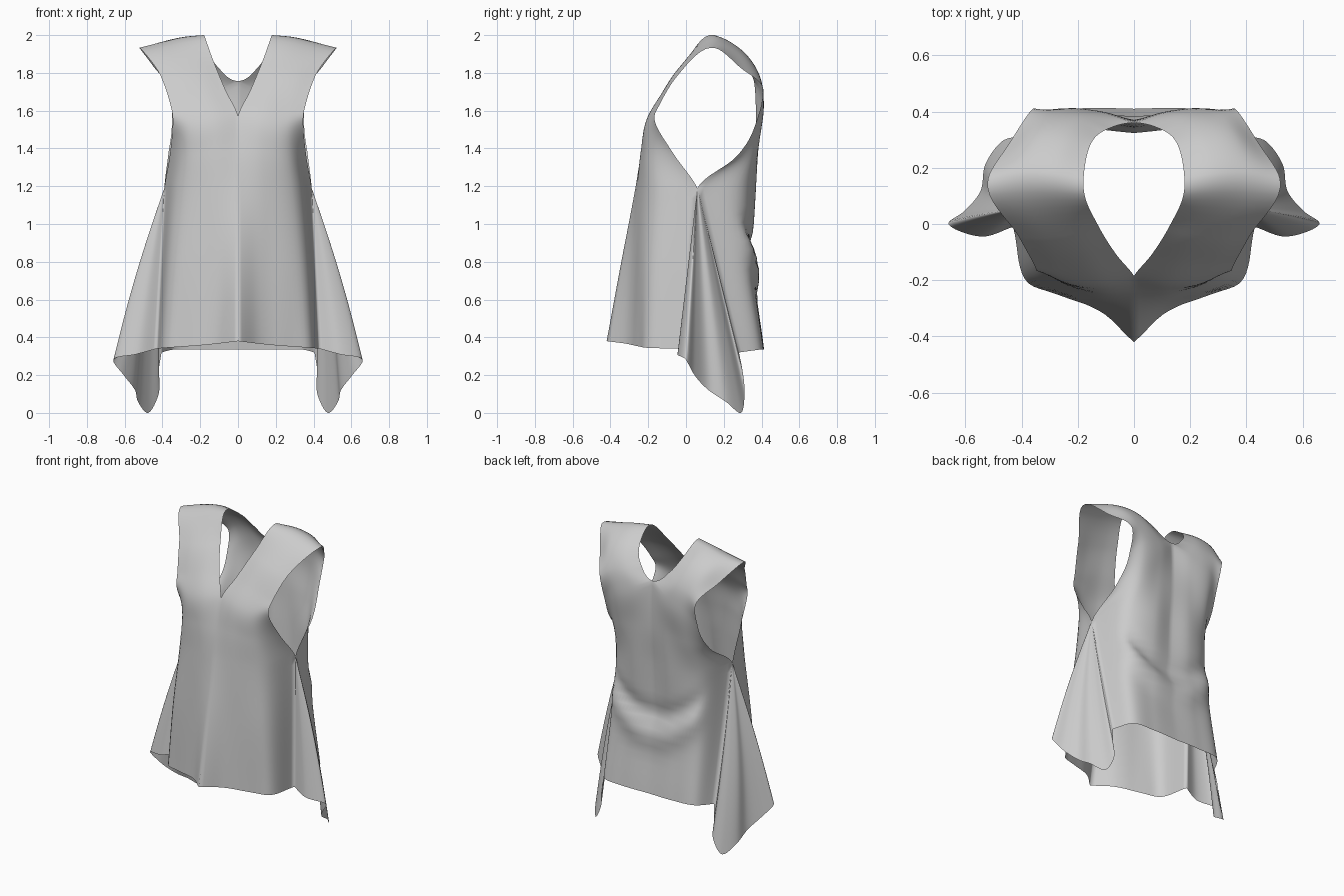
import bpy, bmesh, math
from mathutils import Vector

if "Cube" in bpy.data.objects:
    bpy.data.objects.remove(bpy.data.objects["Cube"])

# Guide curves, each running front hem -> over the shoulder -> back hem (right half)
CENTRE = [(0, -.42, .38), (0, -.35, .76), (0, -.268, 1.19), (0, -.235, 1.38),
          (0, -.185, 1.57), (.062, -.11, 1.7), (.125, -.01, 1.85), (.18, .15, 2.0),
          (.16, .27, 1.92), (.1, .335, 1.825), (0, .36, 1.757), (0, .37, 1.45),
          (0, .35, 1.19), (0, .345, .82), (0, .41, .335)]
INNER = [(.17, -.28, .36), (.155, -.27, .76), (.14, -.25, 1.19), (.13, -.238, 1.38),
         (.13, -.21, 1.55), (.17, -.13, 1.69), (.215, -.035, 1.83), (.29, .165, 1.99),
         (.26, .29, 1.925), (.2, .38, 1.8), (.13, .4, 1.69), (.13, .385, 1.44),
         (.14, .37, 1.19), (.16, .355, .82), (.18, .412, .335)]
OUTER = [(.375, -.215, .345), (.345, -.205, .76), (.3, -.185, 1.19), (.275, -.195, 1.36),
         (.26, -.2, 1.53), (.27, -.14, 1.66), (.315, -.05, 1.805), (.4, .17, 1.965),
         (.365, .3, 1.895), (.295, .395, 1.77), (.26, .41, 1.64), (.27, .375, 1.41),
         (.3, .315, 1.19), (.325, .32, .82), (.34, .39, .335)]
ARM = [(.43, -.01, .34), (.41, .02, .76), (.39, .06, 1.19), (.36, -.065, 1.37),
       (.345, -.165, 1.545), (.36, -.135, 1.64), (.41, -.045, 1.785), (.52, .16, 1.93),
       (.445, .285, 1.83), (.36, .41, 1.71), (.35, .375, 1.55), (.37, .27, 1.36),
       (.39, .06, 1.19), (.4, .16, .8), (.405, .28, .32)]
# Hem of the draped side insert, from front joint to back joint
INSERT_HEM = [(.43, -.01, .34), (.54, -.045, .31), (.66, .0, .28), (.605, .045, .2),
              (.545, .12, .12), (.53, .21, .06), (.475, .29, .0), (.42, .31, .1),
              (.42, .3, .22), (.405, .28, .32)]
SUB = 8


def knots_of(pts):
    k = [0.0]
    for a, b in zip(pts, pts[1:]):
        k.append(k[-1] + (Vector(b) - Vector(a)).length)
    return k


def spline(pts, k, sub):
    """Smooth curve through pts with `sub` steps per span."""
    p = [Vector(q) for q in pts]
    n = len(p)
    slope = [(p[i + 1] - p[i]) / (k[i + 1] - k[i]) for i in range(n - 1)]
    tan = [slope[0]]
    for i in range(1, n - 1):
        a, b = k[i] - k[i - 1], k[i + 1] - k[i]
        tan.append((slope[i - 1] * b + slope[i] * a) / (a + b))
    tan.append(slope[-1])
    out = []
    for i in range(n - 1):
        h = k[i + 1] - k[i]
        for j in range(sub):
            t = j / sub
            out.append(p[i] * (2*t**3 - 3*t*t + 1) + tan[i] * h * (t**3 - 2*t*t + t)
                       + p[i + 1] * (3*t*t - 2*t**3) + tan[i + 1] * h * (t**3 - t*t))
    return out + [p[-1]]


def wrinkle(v):
    """Gathered U-shaped fold low on the back, soft vertical folds in front."""
    x, y, z = v
    if y > .25 and z < 1.2:
        w = min(1, (y - .25) / .08) * max(0, 1 - (x / .42) ** 4)
        d = z - (.72 + 1.6 * x * x)
        v.y += w * (.03 * math.exp(-(d / .08) ** 2) - .022 * math.exp(-((d - .13) / .06) ** 2))
    elif y < -.1 and z < 1.2:
        v.y += .01 * (1.2 - z) * math.sin(x * 24) * min(1, x / .1)
    return v


ks = knots_of([(Vector(a) + Vector(b)) / 2 for a, b in zip(INNER, OUTER)])
guides = [spline(g, ks, SUB) for g in (CENTRE, INNER, OUTER, ARM)]

# Rounded back neckline
a, b = Vector(CENTRE[9]), Vector(CENTRE[10])
for j in range(SUB + 1):
    r = 1 - j / SUB
    guides[0][9 * SUB + j] = Vector((a.x * r, b.y + (a.y - b.y) * r * r, b.z + (a.z - b.z) * r * r))

# Straight side seams from armpit to hem
last = len(guides[3]) - 1
for j in range(2 * SUB + 1):
    t = j / (2 * SUB)
    guides[3][j] = Vector(ARM[0]).lerp(Vector(ARM[2]), t)
    guides[3][last - j] = Vector(ARM[-1]).lerp(Vector(ARM[2]), t)

# Front and back body panel in one sheet
panel = []
for row in zip(*guides):
    row = [Vector((max(0, q.x), q.y, q.z)) for q in row]
    sheet = spline(row, knots_of(row), SUB)
    panel.append([wrinkle(v) for v in sheet[:-1]] + [sheet[-1]])

# Side insert: fans from the armpit to its own hem, joined to both panel seams
hem = spline(INSERT_HEM, knots_of(INSERT_HEM), 6)
apex = Vector(ARM[2])
insert = []
for i in range(2 * SUB + 1):
    s = 1 - i / (2 * SUB)
    row = []
    for j, h in enumerate(hem):
        q = apex.lerp(h, s)
        u = j / (len(hem) - 1)
        q.x += .022 * math.sin(math.pi * s) * math.sin(math.pi * u)
        row.append(q)
    insert.append(row)

bm = bmesh.new()


def add_grid(rows, side):
    vs = [[bm.verts.new((v.x * side, v.y, v.z)) for v in r] for r in rows]
    for p, q in zip(vs, vs[1:]):
        for i in range(len(p) - 1):
            f = (p[i], p[i + 1], q[i + 1], q[i])
            bm.faces.new(f if side > 0 else f[::-1])


for side in (1, -1):
    add_grid(panel, side)
    add_grid(insert, side)
bmesh.ops.remove_doubles(bm, verts=bm.verts, dist=.0005)
bmesh.ops.recalc_face_normals(bm, faces=bm.faces)

me = bpy.data.meshes.new("sleeveless_top")
bm.to_mesh(me)
bm.free()
me.shade_smooth()
ob = bpy.data.objects.new("sleeveless_top", me)
bpy.context.collection.objects.link(ob)
